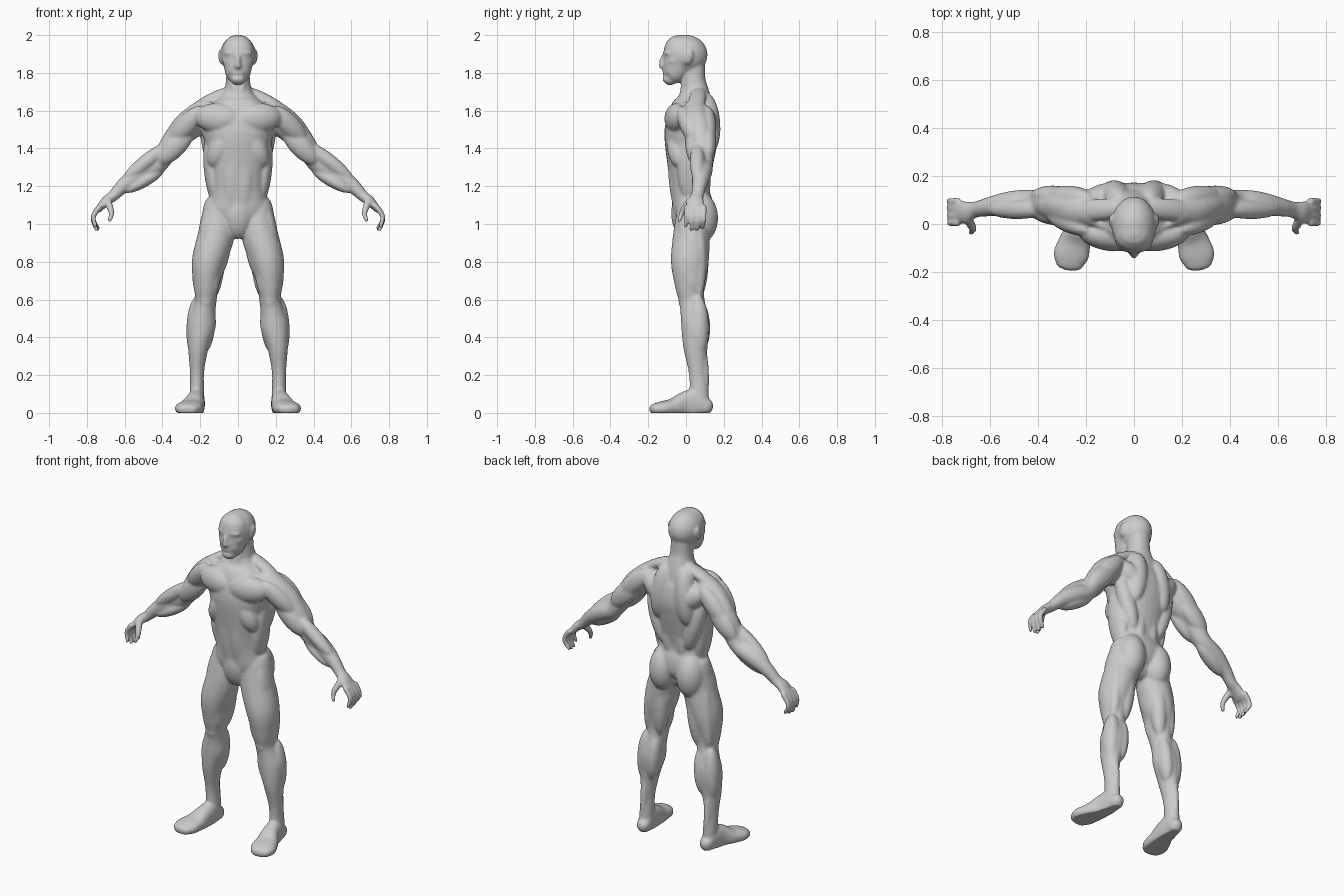
import bpy
import bmesh
from math import pi, sin, cos, copysign
from mathutils import Vector

cube = bpy.data.objects.get("Cube")
if cube:
    bpy.data.objects.remove(cube, do_unlink=True)

OUT, BACK, UP = Vector((1, 0, 0)), Vector((0, 1, 0)), Vector((0, 0, 1))
SEGMENTS = 28
bm = bmesh.new()


def rounded(value, power):
    return copysign(abs(value) ** power, value)


def skin(centres, radii, reference, power):
    """Skin elliptical rings along a path, mirrored when off the centre line."""
    sides = (1, -1) if any(abs(centre.x) > 0.001 for centre in centres) else (1,)
    final = len(centres) - 1
    for side in sides:
        rings = []
        for i, (centre, radius) in enumerate(zip(centres, radii)):
            tangent = (centres[min(i + 1, final)] - centres[max(i - 1, 0)]).normalized()
            depth = (reference - tangent * reference.dot(tangent)).normalized()
            width = tangent.cross(depth)
            ring = []
            for k in range(SEGMENTS):
                angle = 2 * pi * k / SEGMENTS
                point = (centre + width * radius[0] * rounded(cos(angle), power)
                         + depth * radius[1] * rounded(sin(angle), power))
                ring.append(bm.verts.new((point.x * side, point.y, point.z)))
            rings.append(ring)
        for low, high in zip(rings, rings[1:]):
            for k in range(SEGMENTS):
                j = (k + 1) % SEGMENTS
                bm.faces.new((low[k], low[j], high[j], high[k]))
        bm.faces.new(rings[0][::-1])
        bm.faces.new(rings[-1])


def spline(a, b, c, d, t):
    return b + 0.5 * t * (c - a + t * (2 * a - 5 * b + 4 * c - d + t * (3 * (b - c) + d - a)))


def limb(sections, reference=BACK, power=1.0, steps=5):
    """Smooth tube through (x, y, z, width, depth) sections with rounded ends."""
    sections = [row if len(row) == 5 else row + row[-1:] for row in sections]
    padded = sections[:1] + sections + sections[-1:]
    rows = []
    for i in range(len(sections) - 1):
        for n in range(steps):
            rows.append([spline(*values, n / steps) for values in zip(*padded[i:i + 4])])
    rows.append(sections[-1])
    centres = [Vector(row[:3]) for row in rows]
    radii = [Vector(row[3:]) for row in rows]
    for _ in range(2):
        centre, radius = centres[-1], radii[-1]
        outward = (centre - centres[-2]).normalized() * min(radius)
        for n in range(1, 4):
            centres.append(centre + outward * sin(n * pi / 7))
            radii.append(radius * cos(n * pi / 7))
        centres.reverse()
        radii.reverse()
    skin(centres, radii, reference, power)


def muscle(start, end, width, depth=None, rings=15):
    """Spindle between two points; depth is measured front to back."""
    start, end = Vector(start), Vector(end)
    angles = [pi * (i + 0.5) / rings for i in range(rings)]
    centres = [start.lerp(end, (1 - cos(angle)) / 2) for angle in angles]
    radii = [(width * sin(angle), (depth or width) * sin(angle)) for angle in angles]
    skin(centres, radii, BACK, 1.0)


# joints that the muscles hang from
neck = Vector((0, .04, 1.76))
shoulder = Vector((.18, .05, 1.6))
elbow = Vector((.42, .09, 1.32))
wrist = Vector((.66, .06, 1.15))
hip = Vector((.12, .03, 1))
knee = Vector((.17, .03, .6))
ankle = Vector((.217, .07, .12))

# torso and neck
limb([(0, .04, 1, .08, .07), (0, .04, 1.04, .15, .1), (0, .035, 1.1, .162, .108),
      (0, .02, 1.2, .142, .103), (0, .025, 1.4, .17, .135), (0, .03, 1.5, .19, .143),
      (0, .035, 1.6, .17, .122), (0, .045, 1.66, .11, .092), (0, .045, 1.71, .074),
      (*neck, .064), (0, .04, 1.84, .06)], power=.9)

# chest, ribs and belly
muscle(start=(-.02, -.07, 1.55), end=(.23, -.03, 1.57), width=.08, depth=.062)
muscle(start=(.05, -.05, 1.5), end=(.14, -.03, 1.3), width=.06)
muscle(start=(.16, .02, 1.46), end=hip + UP * .1, width=.04, depth=.07)
muscle(start=(.03, -.065, 1.5), end=(.03, -.03, 1.02), width=.06, depth=.046)
muscle(start=(0, -.02, 1.17), end=(0, 0, .92), width=.085, depth=.068)

# collar bone and neck cords
muscle(start=(0, -.045, 1.64), end=shoulder + OUT * .04 + UP * .03 - BACK * .03, width=.014)
muscle(start=(.05, .03, 1.85), end=(.01, -.03, 1.67), width=.018)

# back
muscle(start=(.18, .08, 1.54), end=(.08, .1, 1.2), width=.05)
muscle(start=(.02, .12, 1.46), end=shoulder + OUT * .03 + BACK * .04, width=.065)
muscle(start=(.03, .07, 1.72), end=shoulder + OUT * .08, width=.03, depth=.045)
muscle(start=(.06, .1, 1.7), end=(.1, .12, 1.36), width=.065, depth=.072)
muscle(start=(.045, .08, 1.42), end=(.04, .08, 1.08), width=.046, depth=.052)
muscle(start=(.09, .07, 1.17), end=(.095, .08, .9), width=.085, depth=.095)

# arm core and palm
limb([(*shoulder, .065), (.25, .06, 1.53, .078), (.34, .08, 1.44, .062), (*elbow, .05, .053),
      (.49, .09, 1.28, .05), (.55, .08, 1.245, .048), (.61, .07, 1.2, .039),
      (*wrist, .03, .034), (.7, .05, 1.12, .026, .045), (.735, .05, 1.08, .018, .05)])

# shoulder caps
muscle(start=shoulder + UP * .03, end=elbow + UP * .1 - OUT * .04, width=.062)
for offset in (-.08, .06):
    muscle(start=shoulder + BACK * offset + UP * .02,
           end=elbow + BACK * offset * .5 + UP * .11 - OUT * .06, width=.055, depth=.045)

# biceps and triceps
muscle(start=(.24, .03, 1.51), end=elbow - BACK * .04, width=.058, depth=.045)
muscle(start=(.24, .11, 1.54), end=elbow + BACK * .03 + UP * .03, width=.06, depth=.045)

# forearm
muscle(start=(.36, .06, 1.43), end=wrist + UP * .08 - OUT * .05, width=.04)
muscle(start=elbow + BACK * .02, end=wrist + UP * .05 - OUT * .04, width=.04)
muscle(start=elbow - UP * .03 - OUT * .03, end=wrist + UP * .02 - OUT * .06, width=.034, depth=.042)

# fingers and thumb
for i, length in enumerate((.1, .12, .12, .11)):
    knuckle = Vector((.735, .005 + .03 * i, 1.09))
    bend = knuckle + OUT * .027 - UP * .04
    joint = knuckle + OUT * .03 - UP * length * .65
    tip = knuckle + OUT * (.02 - .005 * i) - BACK * .008 - UP * length
    limb([(*knuckle, .016), (*bend, .0145), (*joint, .013), (*tip, .011)])
limb([(.69, .02, 1.12, .02), (.675, -.01, 1.08, .018), (.67, -.025, 1.05, .014),
      (.68, -.035, 1.02, .012)])

# leg core
limb([(.1, .04, 1.08, .085), (.113, .03, .95, .097), (.156, .02, .8, .089, .1),
      (.168, .02, .68, .068, .08), (*knee, .057, .068), (.18, .04, .54, .062, .07),
      (.193, .05, .46, .075), (.21, .05, .35, .055, .065), (.217, .06, .22, .038, .046),
      (*ankle, .038, .05), (.217, .07, .05, .04, .05)])

# front and inner thigh
muscle(start=hip + OUT * .04 - BACK * .01, end=knee + OUT * .027, width=.062, depth=.08)
muscle(start=hip - BACK * .04 + UP * .05, end=knee - BACK * .05 + UP * .04, width=.06)
muscle(start=(.12, -.01, .84), end=knee - OUT * .03 - BACK * .03, width=.036, depth=.045)
muscle(start=hip - OUT * .065, end=(.12, .03, .7), width=.045, depth=.075)
muscle(start=hip + OUT * .02 + UP * .13, end=(.2, .02, .84), width=.035, depth=.065)

# back of the thigh
muscle(start=hip - OUT * .02 + BACK * .045, end=knee - OUT * .035 + BACK * .035, width=.05)
muscle(start=hip + OUT * .05 + BACK * .04, end=knee + OUT * .035 + BACK * .035, width=.042)

# kneecap, calf and shin
muscle(start=knee + UP * .05 - BACK * .045, end=knee - UP * .05 - BACK * .045, width=.034, depth=.026)
muscle(start=knee - OUT * .02 + BACK * .04, end=(.175, .08, .32), width=.042, depth=.053)
muscle(start=knee + OUT * .045 + BACK * .035 + UP * .02, end=(.235, .07, .3), width=.048, depth=.054)
muscle(start=knee + OUT * .03 - BACK * .03 - UP * .04, end=ankle - BACK * .035 + UP * .1, width=.035)

# heel cord
muscle(start=ankle + BACK * .025 + UP * .24, end=ankle + BACK * .035 - UP * .07, width=.022)

# foot
limb([(.215, .105, .035, .04, .043), (.22, .05, .05, .045, .075), (.228, -.01, .045, .052, .066),
      (.245, -.07, .03, .066, .046), (.262, -.13, .024, .074, .037),
      (.268, -.165, .02, .06, .03)], reference=UP, power=.85)

# skull and jaw
muscle(start=(0, -.005, 2.002), end=(0, -.002, 1.79), width=.094, depth=.118)
limb([(0, -.085, 1.765, .042, .032), (0, -.07, 1.785, .062, .056), (0, -.05, 1.83, .074),
      (0, -.04, 1.88, .084, .075), (0, -.035, 1.92, .085, .082)], power=.9)

# brow, nose and nostrils
muscle(start=(-.02, -.105, 1.908), end=(.075, -.085, 1.903), width=.016, depth=.024)
muscle(start=(0, -.105, 1.91), end=(0, -.137, 1.82), width=.014, depth=.02)
muscle(start=(0, -.127, 1.838), end=(.02, -.12, 1.835), width=.011, depth=.014)

# cheeks, eyes and ears
muscle(start=(.025, -.1, 1.855), end=(.08, -.055, 1.865), width=.018, depth=.02)
muscle(start=(.02, -.106, 1.884), end=(.05, -.098, 1.884), width=.009, depth=.012)
muscle(start=(.095, .025, 1.925), end=(.088, 0, 1.845), width=.013, depth=.025)

# lips and chin
for height, width in ((1.813, .009), (1.797, .009), (1.768, .02)):
    centre = Vector((0, -.108, height))
    muscle(start=centre - OUT * .035, end=centre + OUT * .035, width=width, depth=.017)

# whole body fused into one continuous skin
bmesh.ops.recalc_face_normals(bm, faces=bm.faces)
mesh = bpy.data.meshes.new("body parts")
bm.to_mesh(mesh)
bm.free()
body = bpy.data.objects.new("body", mesh)
bpy.context.collection.objects.link(body)
fuse = body.modifiers.new("fuse", "REMESH")
fuse.mode = "VOXEL"
fuse.voxel_size = 0.007
soften = body.modifiers.new("soften", "SMOOTH")
soften.factor = 0.5
soften.iterations = 10
graph = bpy.context.evaluated_depsgraph_get()
fused = bpy.data.meshes.new_from_object(body.evaluated_get(graph))
body.modifiers.clear()
body.data = fused

# flat soles
for vertex in fused.vertices:
    vertex.co.z = max(vertex.co.z, 0)

# plain grey clay
clay = bpy.data.materials.new("grey clay")
clay.use_nodes = True
grey = (0.6, 0.6, 0.6, 1)
clay.diffuse_color = grey
clay.node_tree.nodes["Principled BSDF"].inputs["Base Color"].default_value = grey
fused.materials.clear()
fused.materials.append(clay)
fused.shade_smooth()
